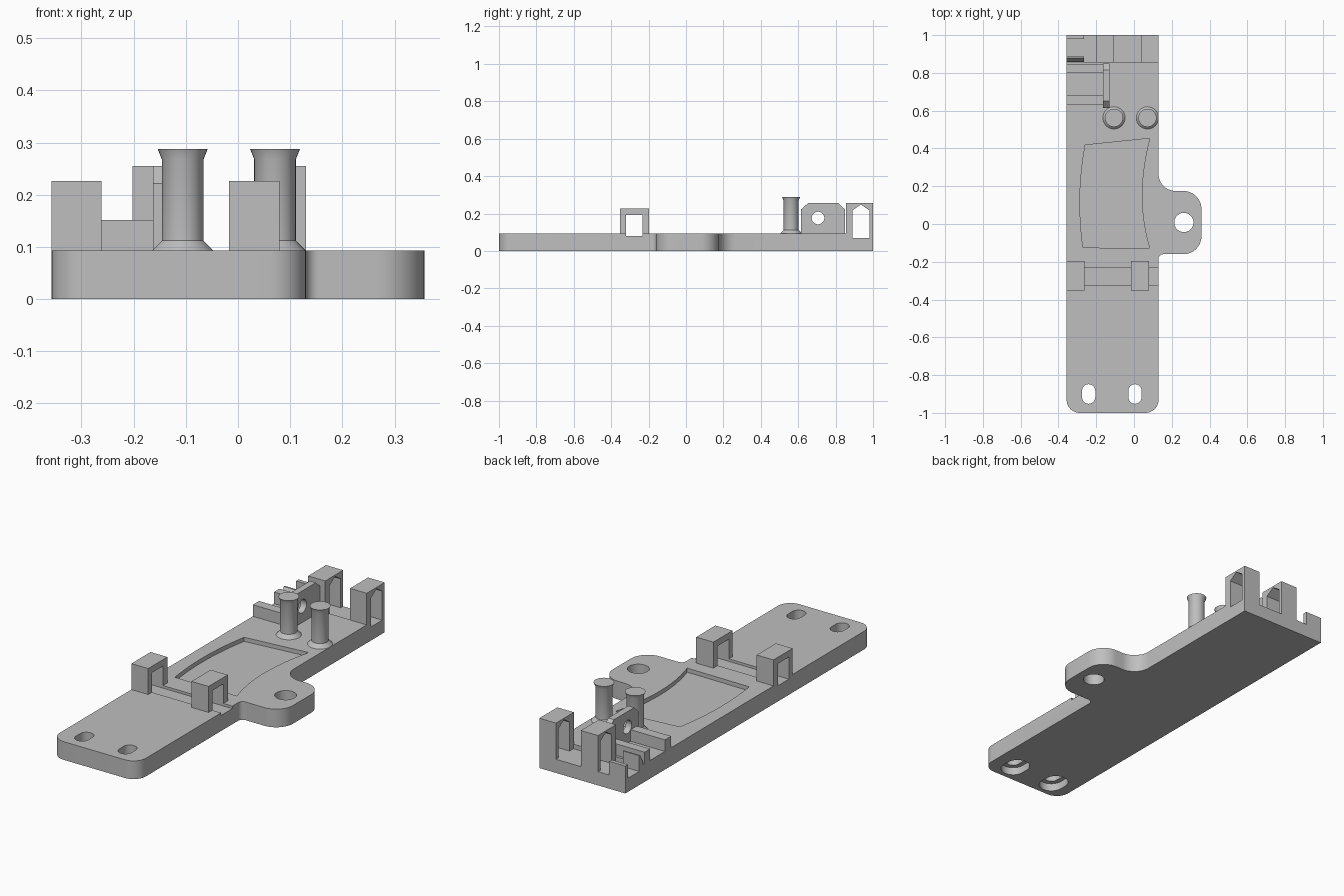
import bpy, bmesh, math
from mathutils import Vector

old = bpy.data.objects.get("Cube")
if old:
    bpy.data.objects.remove(old, do_unlink=True)

GREY = (0.52, 0.52, 0.52, 1)
mat = bpy.data.materials.new("plain grey")
mat.use_nodes = True
mat.diffuse_color = GREY
mat.node_tree.nodes["Principled BSDF"].inputs["Base Color"].default_value = GREY

TOP = 0.093          # top of the base plate
LEFT, RIGHT = -0.357, 0.13
RECESS = 0.07        # floor of the rear recess


def arc(cx, cy, r, a0, a1, n=12):
    return [(cx + r * math.cos(math.radians(a0 + (a1 - a0) * i / n)),
             cy + r * math.sin(math.radians(a0 + (a1 - a0) * i / n))) for i in range(n + 1)]


def bow(a, mid, b, n=12):
    """Smooth curve from a to b through mid."""
    a, mid, b = Vector(a), Vector(mid), Vector(b)
    c = 2 * mid - (a + b) / 2
    return [tuple((1 - t) ** 2 * a + 2 * t * (1 - t) * c + t * t * b)
            for t in (i / n for i in range(n + 1))]


def slot(cx, cy, r, half):
    return arc(cx, cy + half, r, 0, 180) + arc(cx, cy - half, r, 180, 360)


def finish(name, bm):
    bmesh.ops.recalc_face_normals(bm, faces=bm.faces)
    mesh = bpy.data.meshes.new(name)
    bm.to_mesh(mesh)
    bm.free()
    mesh.materials.append(mat)
    ob = bpy.data.objects.new(name, mesh)
    bpy.context.collection.objects.link(ob)
    return ob


def prism(name, pts, lo, hi, axis="z"):
    """Extrude an outline along z, or a (y, z) profile along x."""
    bm = bmesh.new()
    place = (lambda p: (p[0], p[1], lo)) if axis == "z" else (lambda p: (lo, p[0], p[1]))
    face = bm.faces.new([bm.verts.new(place(p)) for p in pts])
    moved = bmesh.ops.extrude_face_region(bm, geom=[face])["geom"]
    step = Vector((0, 0, hi - lo)) if axis == "z" else Vector((hi - lo, 0, 0))
    bmesh.ops.translate(bm, vec=step, verts=[v for v in moved if isinstance(v, bmesh.types.BMVert)])
    return finish(name, bm)


def rect(u0, u1, v0, v1):
    return [(u0, v0), (u1, v0), (u1, v1), (u0, v1)]


def cut(ob, cutter):
    mod = ob.modifiers.new("cut", "BOOLEAN")
    mod.operation, mod.solver, mod.object = "DIFFERENCE", "EXACT", cutter
    bpy.context.view_layer.update()
    result = ob.evaluated_get(bpy.context.evaluated_depsgraph_get())
    mesh = bpy.data.meshes.new_from_object(result)
    ob.modifiers.clear()
    ob.data = mesh
    bpy.data.objects.remove(cutter, do_unlink=True)


def smooth(ob):
    bpy.ops.object.select_all(action="DESELECT")
    ob.select_set(True)
    bpy.context.view_layer.objects.active = ob
    bpy.ops.object.shade_smooth_by_angle(angle=math.radians(30))


# Base plate with rounded front corners and a side tab
outline = (arc(LEFT + 0.07, -0.93, 0.07, 180, 270)
           + arc(RIGHT - 0.07, -0.93, 0.07, 270, 360)
           + arc(RIGHT + 0.025, -0.185, 0.025, 180, 90, 6)
           + arc(0.262, -0.065, 0.095, 270, 360)
           + arc(0.262, 0.08, 0.095, 0, 90)
           + arc(RIGHT + 0.09, 0.265, 0.09, 270, 180)
           + [(RIGHT, 1), (LEFT, 1)])
base = prism("base_plate", outline, 0, TOP)

# Tab hole and counterbored mounting slots
cut(base, prism("hole_cutter", arc(0.264, 0.008, 0.051, 0, 345, 23), -0.1, 0.2))
for x in (-0.24, 0.005):
    cut(base, prism("slot_cutter", slot(x, -0.9, 0.035, 0.017), -0.1, 0.2))
    cut(base, prism("counterbore_cutter", slot(x, -0.9, 0.06, 0.017), -0.1, 0.04))

# Shallow curved pocket, strap groove and rear recess
pocket = (bow((-0.258, 0.418), (-0.286, 0.15), (-0.27, -0.125))
          + bow((0.083, -0.128), (0.042, 0.15), (0.083, 0.453)))
cut(base, prism("pocket_cutter", pocket, 0.072, 0.2))
cut(base, prism("groove_cutter", rect(-0.322, -0.232, 0.08, 0.2), -0.5, 0.5, "x"))
cut(base, prism("recess_cutter", rect(0.858, 1.1, RECESS, 0.2), -0.5, 0.5, "x"))
smooth(base)

# Front strap loops
front_loop = [(-0.352, 0.08), (-0.322, 0.08), (-0.322, 0.193), (-0.232, 0.193),
              (-0.232, 0.08), (-0.197, 0.08), (-0.197, 0.226), (-0.352, 0.226)]
for side, x0, x1 in (("right", LEFT, -0.262), ("left", -0.017, 0.08)):
    prism("front_loop_" + side, front_loop, x0, x1, "x")

# Rear loops with a peaked opening
rear_loop = [(0.855, RECESS), (0.89, RECESS), (0.89, 0.218), (0.935, 0.248), (0.98, 0.218),
             (0.98, RECESS), (1, RECESS), (1, 0.255), (0.855, 0.255)]
for side, x0, x1 in (("right", -0.202, -0.105), ("left", 0.036, RIGHT)):
    prism("rear_loop_" + side, rear_loop, x0, x1, "x")

# Low rear walls on the right edge
prism("rear_wedge", [(0.858, RECESS), (0.888, RECESS), (0.888, 0.15), (0.88, 0.15), (0.858, 0.11)],
      LEFT, -0.264, "x")
prism("rear_lip", rect(0.98, 1, RECESS, 0.14), LEFT, -0.264, "x")

# Cradle walls
for name, y0, y1 in (("cradle_front", 0.63, 0.68), ("cradle_back", 0.8, 0.845)):
    prism(name, rect(y0, y1, TOP, 0.152), LEFT, -0.162, "x")

# Upright plate with a round hole
plate = prism("upright_plate", [(0.615, TOP), (0.85, TOP), (0.85, 0.222), (0.815, 0.255),
                                (0.652, 0.255), (0.615, 0.222)], -0.163, -0.13, "x")
cut(plate, prism("plate_cutter", arc(0.706, 0.176, 0.034, 0, 345, 23), -0.3, 0, "x"))
smooth(plate)


# Flared pins
def pin(name, x, y):
    bm = bmesh.new()
    rings = []
    for r, z in ((0.059, TOP), (0.04, 0.112), (0.04, 0.268), (0.048, 0.288)):
        rings.append([bm.verts.new((x + px, y + py, z)) for px, py in arc(0, 0, r, 0, 348.75, 31)])
    for low, high in zip(rings, rings[1:]):
        for i in range(len(low)):
            j = (i + 1) % len(low)
            bm.faces.new((low[i], low[j], high[j], high[i]))
    bm.faces.new(rings[0])
    bm.faces.new(rings[-1])
    smooth(finish(name, bm))


pin("pin_right", -0.106, 0.562)
pin("pin_left", 0.071, 0.562)
